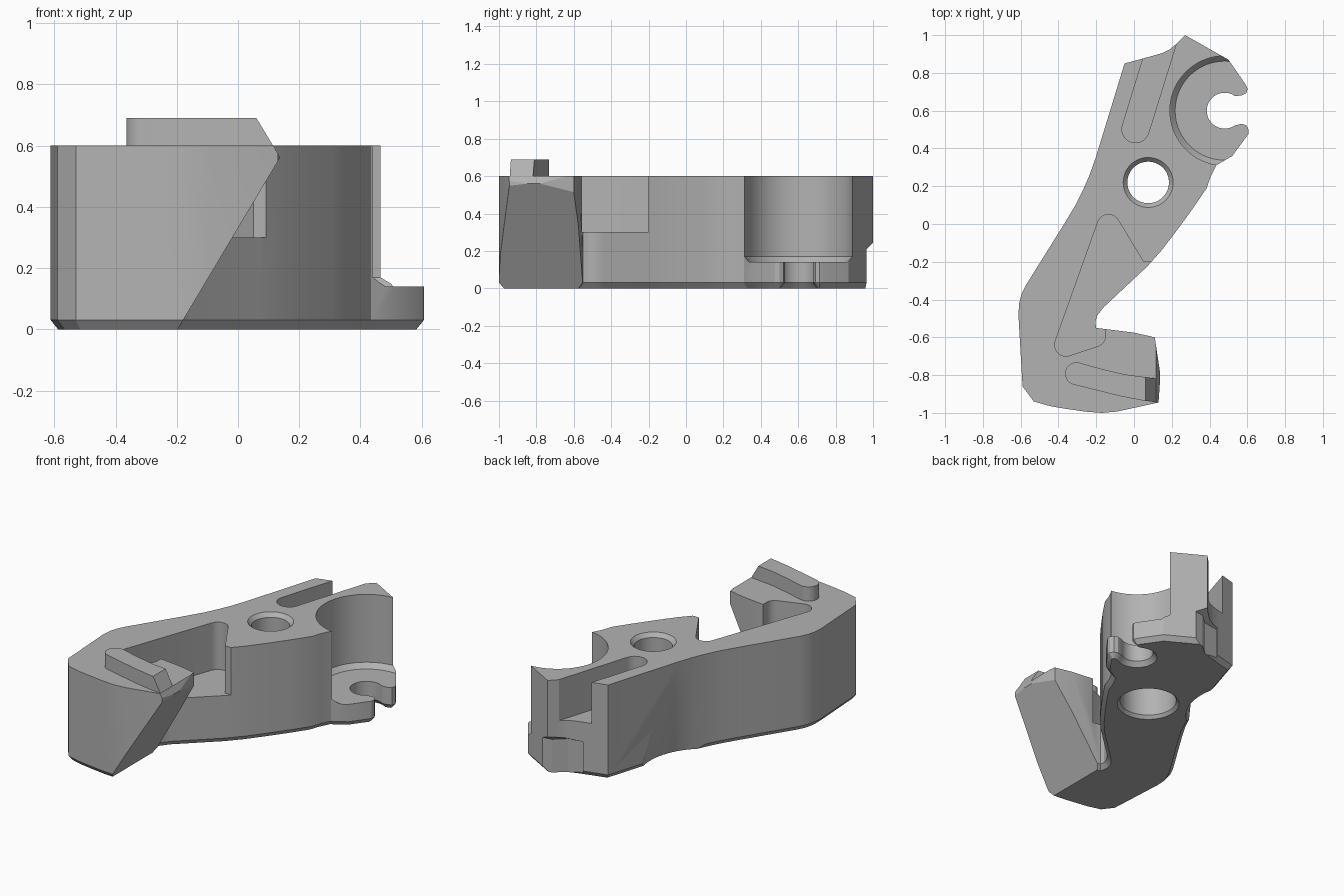
import bpy, bmesh
from math import cos, sin, radians
from mathutils import Vector

cube = bpy.data.objects.get("Cube")
if cube:
    bpy.data.objects.remove(cube, do_unlink=True)

grey = bpy.data.materials.new("plain_grey")
grey.use_nodes = True
grey.diffuse_color = (0.45, 0.45, 0.45, 1)
grey.node_tree.nodes["Principled BSDF"].inputs["Base Color"].default_value = grey.diffuse_color


def arc(cx, cy, r, start, end, steps):
    angles = [radians(start + (end - start) * i / steps) for i in range(steps + 1)]
    return [(cx + r * cos(a), cy + r * sin(a)) for a in angles]


def inset(points, d):
    """Offset a counter-clockwise outline inwards with mitred corners."""
    out = []
    for i, p in enumerate(points):
        p = Vector(p)
        a = (p - Vector(points[i - 1])).normalized()
        b = (Vector(points[(i + 1) % len(points)]) - p).normalized()
        na, nb = Vector((-a.y, a.x)), Vector((-b.y, b.x))
        out.append(tuple(p + (na + nb) * d / max(1 + na.dot(nb), 0.6)))
    return out


def loft(name, loops):
    """Join equal-length 3D loops into a closed solid."""
    bm = bmesh.new()
    rings = [[bm.verts.new(p) for p in loop] for loop in loops]
    n = len(rings[0])
    bm.faces.new(rings[0])
    bm.faces.new(rings[-1])
    for lo, hi in zip(rings, rings[1:]):
        for i in range(n):
            j = (i + 1) % n
            bm.faces.new((lo[i], lo[j], hi[j], hi[i]))
    bmesh.ops.recalc_face_normals(bm, faces=bm.faces)
    mesh = bpy.data.meshes.new(name)
    bm.to_mesh(mesh)
    bm.free()
    mesh.materials.append(grey)
    ob = bpy.data.objects.new(name, mesh)
    bpy.context.collection.objects.link(ob)
    return ob


def flat(points, z):
    return [(x, y, z) for x, y in points]


def prism(name, points, z0, z1):
    return loft(name, [flat(points, z0), flat(points, z1)])


def lathe(name, cx, cy, profile, steps=64):
    return loft(name, [flat(arc(cx, cy, r, 0, 360 - 360 / steps, steps - 1), z)
                       for r, z in profile])


def carve(ob, cutters):
    for c in cutters:
        c.hide_render = True
        mod = ob.modifiers.new(c.name, 'BOOLEAN')
        mod.operation, mod.solver, mod.object = 'DIFFERENCE', 'EXACT', c
    bpy.context.view_layer.update()
    done = ob.evaluated_get(bpy.context.evaluated_depsgraph_get())
    mesh = bpy.data.meshes.new_from_object(done)
    ob.modifiers.clear()
    ob.data = mesh
    for c in cutters:
        bpy.data.objects.remove(c, do_unlink=True)


def soften(ob):
    bpy.ops.object.select_all(action='DESELECT')
    ob.select_set(True)
    bpy.context.view_layer.objects.active = ob
    bpy.ops.object.shade_smooth_by_angle(angle=radians(25))


# Arm: hook, inner edge, notched flange, end and outer edge
outline = [(-.59, -.86), (-.53, -.94), (-.44, -.965), (-.35, -.98), (-.26, -.993),
           (-.17, -1), (-.09, -.993), (.13, -.945), (.14, -.8), (.11, -.6),
           (0, -.575), (-.2, -.55), (-.205, -.52), (-.195, -.485), (-.16, -.44),
           (.07, -.225), (.15, -.135), (.23, -.03), (.31, .08), (.385, .19),
           (.405, .25), (.435, .31), (.52, .36), (.605, .475), (.607, .5),
           (.595, .522), (.57, .53)]
outline += arc(.48, .6, .095, -55, -305, 24)
outline += [(.57, .68), (.594, .693), (.602, .715), (.59, .74), (.5, .87),
            (.27, 1), (.22, .95), (.19, .925), (.15, .905), (.08, .885),
            (-.05, .85), (-.2, .36), (-.235, .26), (-.27, .18), (-.31, .1),
            (-.37, 0), (-.57, -.32), (-.595, -.37), (-.608, -.42), (-.612, -.48)]
arm = loft("arm", [flat(inset(outline, .024), 0), flat(outline, .03), flat(outline, .6)])

# Round seat above the flange, stepped pivot hole
seat = lathe("seat_cutter", .48, .6, [(.262, .14), (.29, .17), (.29, .8)], 96)
bore = lathe("pivot_cutter", .075, .22,
             [(.2, -.02), (.167, .02), (.167, .4), (.11, .4), (.11, .575), (.15, .62)])

# Open slot in the end
slot = prism("slot_cutter", arc(.008, .502, .072, 163, 343, 16) + [(.26, 1.07), (.12, 1.11)],
             .34, .8)

# Open pocket behind the hook
pocket = prism("pocket_cutter",
               arc(-.135, -.01, .06, 28, 161, 10) + arc(-.36, -.64, .06, 161, 287, 8)
               + arc(-.21, -.59, .06, -73, 10, 6)
               + [(-.15, -.557), (0, -.52), (.2, -.2), (.05, -.2)], .3, .8)

# Slanted face of the hook, with its bevelled top edge
slant = [(-.215, -.03), (.137, .56), (.095, .64), (.4, .64), (.4, -.03)]
tip = loft("tip_cutter", [[(x, y, z) for x, z in slant] for y in (-1.2, -.52)])

# Tapered scoop on the outer edge, undercut below the end corner
scoop = lathe("scoop_cutter", -.48, .5, [(.385, -.02), (.3, .42)], 96)
low = [(.1, .88), (.2, .895), (.27, .955), (.33, .965), (.4, 1.1), (.1, 1.1)]
high = [(.1, .96), (.2, .97), (.27, 1.01), (.33, 1.02), (.4, 1.1), (.1, 1.1)]
under = loft("undercut_cutter", [flat(low, -.05), flat(low, .21), flat(high, .25)])
carve(arm, [seat, bore, slot, pocket, tip, scoop, under])
soften(arm)

# Raised rib on top of the hook
ridge = [(.13, -.944), (.05, -.935), (-.07, -.912), (-.2, -.88)]
ridge += arc(-.305, -.792, .06, 250, 75, 12) + [(-.17, -.768), (-.05, -.796), (.13, -.82)]
rib = prism("hook_rib", ridge, .57, .69)
end = [(.14, .558), (.03, .74), (.3, .74), (.3, .558)]
carve(rib, [loft("rib_cutter", [[(x, y, z) for x, z in end] for y in (-1.2, -.5)])])
soften(rib)
